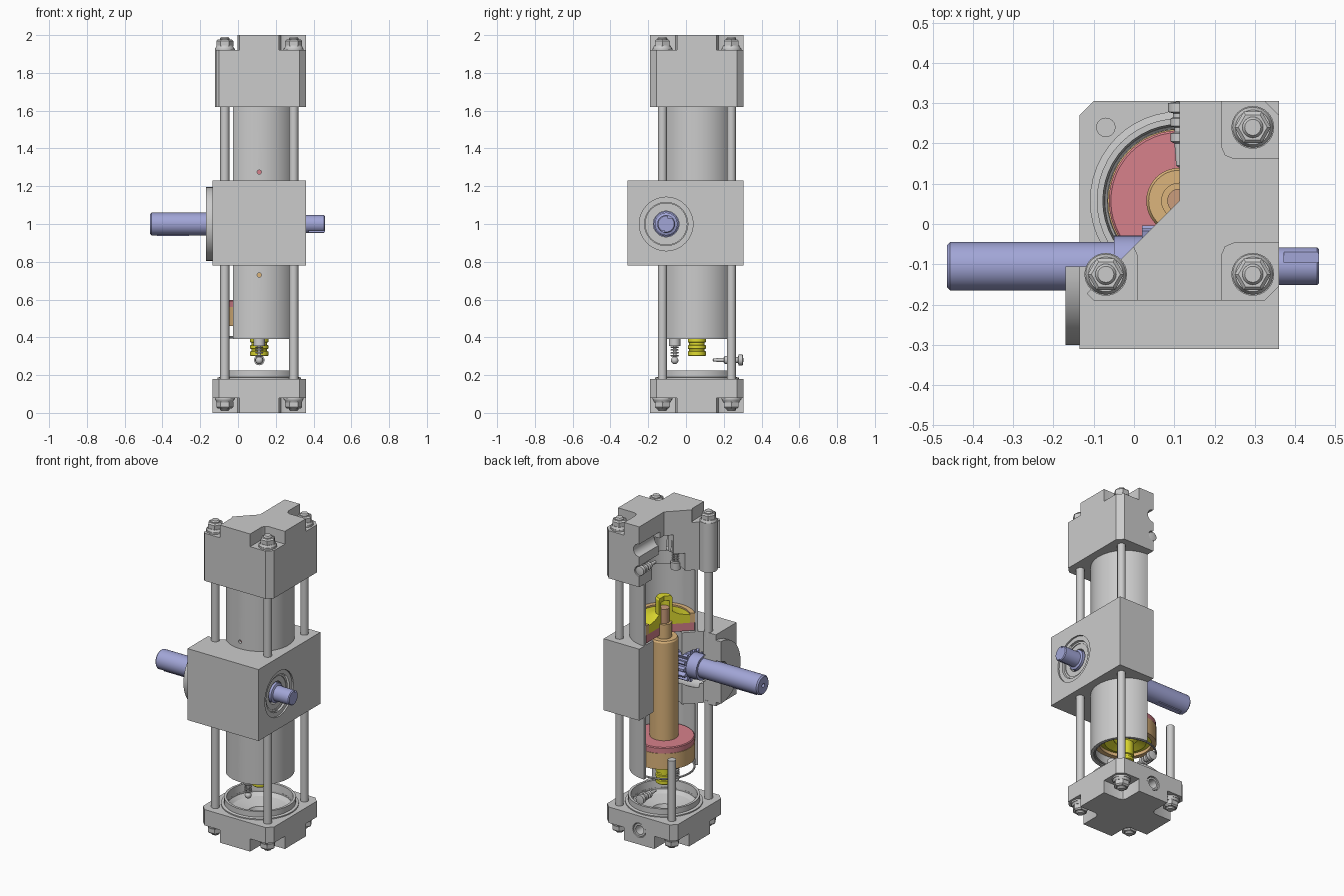
import bpy, bmesh, math
from mathutils import Matrix, Vector

if "Cube" in bpy.data.objects:
    bpy.data.objects.remove(bpy.data.objects["Cube"])

CX, CY = 0.1125, 0.0575          # cylinder axis
SY, SZ = -0.105, 1.0             # shaft axis
ROD = 0.1825                     # tie rod offset from the cylinder axis
ROTX = Matrix.Rotation(math.pi / 2, 4, 'Y')     # local z -> +x
ROTY = Matrix.Rotation(-math.pi / 2, 4, 'X')    # local z -> +y

def colour(name, rgb):
    m = bpy.data.materials.new(name)
    m.diffuse_color = (*rgb, 1)
    m.use_nodes = True
    m.node_tree.nodes["Principled BSDF"].inputs["Base Color"].default_value = m.diffuse_color
    return m

RED = colour("seal_red", (0.68, 0.22, 0.26))
ORANGE = colour("rack_orange", (0.72, 0.46, 0.2))
BROWN = colour("stud_brown", (0.6, 0.34, 0.2))
YELLOW = colour("hub_yellow", (0.75, 0.72, 0.03))
BLUE = colour("shaft_blue", (0.36, 0.38, 0.68))

def finish(name, bm, mat=None, mtx=None):
    bmesh.ops.remove_doubles(bm, verts=bm.verts, dist=1e-6)
    bmesh.ops.recalc_face_normals(bm, faces=bm.faces)
    if mtx:
        bm.transform(mtx)
    me = bpy.data.meshes.new(name)
    bm.to_mesh(me)
    bm.free()
    ob = bpy.data.objects.new(name, me)
    bpy.context.collection.objects.link(ob)
    if mat:
        me.materials.append(mat)
    me.shade_smooth()
    me.set_sharp_from_angle(angle=math.radians(30))
    return ob

def lathe(name, prof, org=(CX, CY, 0), rot=Matrix(), mat=None, start=0, sweep=360, n=48):
    """Revolve a closed (r, z) profile, fully or over a sector."""
    bm = bmesh.new()
    full = sweep == 360
    rings = []
    for i in range(n if full else n + 1):
        a = math.radians(start + sweep * i / n)
        rings.append([bm.verts.new((r * math.cos(a), r * math.sin(a), z)) for r, z in prof])
    k = len(prof)
    for i in range(n):
        a, b = rings[i], rings[(i + 1) % len(rings)]
        for j in range(k):
            j2 = (j + 1) % k
            if prof[j][0] == 0 and prof[j2][0] == 0:
                continue
            bm.faces.new((a[j], a[j2], b[j2], b[j]))
    if not full:
        bm.faces.new(rings[0])
        bm.faces.new(rings[-1])
    return finish(name, bm, mat, Matrix.Translation(org) @ rot)

def cyl(name, r, z0, z1, org=(CX, CY, 0), rot=Matrix(), mat=None, n=32):
    return lathe(name, [(0, z0), (r, z0), (r, z1), (0, z1)], org, rot, mat, n=n)

def tube(name, ri, ro, z0, z1, **kw):
    return lathe(name, [(ri, z0), (ro, z0), (ro, z1), (ri, z1)], **kw)

def prism(name, pts, z0, z1, mat=None, mtx=None):
    bm = bmesh.new()
    f = bm.faces.new([bm.verts.new((x, y, z0)) for x, y in pts])
    ext = bmesh.ops.extrude_face_region(bm, geom=[f])
    bmesh.ops.translate(bm, vec=(0, 0, z1 - z0),
                        verts=[v for v in ext["geom"] if isinstance(v, bmesh.types.BMVert)])
    return finish(name, bm, mat, mtx)

def box(name, x0, x1, y0, y1, z0, z1, mat=None):
    return prism(name, [(x0, y0), (x1, y0), (x1, y1), (x0, y1)], z0, z1, mat)

def boolean(ob, cutters, op='DIFFERENCE'):
    bpy.context.view_layer.objects.active = ob
    for c in cutters:
        m = ob.modifiers.new("bool", 'BOOLEAN')
        m.operation, m.solver, m.object = op, 'EXACT', c
        bpy.ops.object.modifier_apply(modifier=m.name)
        bpy.data.objects.remove(c)
    ob.data.shade_smooth()
    ob.data.set_sharp_from_angle(angle=math.radians(30))

def wedge():                      # cutaway sector of caps
    return prism("cutter", [(CX, CY), (CX - .5, CY - .5), (-.6, CY - .5), (-.6, .6), (CX, .6)], -1, 3)

def half_wedge():                 # cutaway of housing down to the shaft axis
    return prism("cutter", [(CX, CY), (CX + SY - CY, SY), (-.6, SY), (-.6, .6), (CX, .6)], -1, 3)

SECTOR = dict(start=225, sweep=225)
CORNERS = [(sx, sy) for sx in (-1, 1) for sy in (-1, 1)]

# End caps: chamfered blocks with a nut pocket in each corner
def cap(name, z0, z1, pk0, pk1):
    h, c = 0.2475, 0.035
    pts = [(h, h - c), (h - c, h), (c - h, h), (-h, h - c), (-h, c - h), (c - h, -h), (h - c, -h), (h, c - h)]
    ob = prism(name, [(CX + x, CY + y) for x, y in pts], z0, z1)
    cuts = []
    for sx, sy in CORNERS:
        i, o, b = 0.105, 0.3, 0.03
        p = [(i + b, i), (o, i), (o, o), (i, o), (i, i + b), (i + .009, i + .009)]
        cuts.append(prism("cutter", [(CX + sx * x, CY + sy * y) for x, y in p], pk0, pk1))
    boolean(ob, cuts)
    return ob

low = cap("bottom_cap", 0, 0.18, -0.1, 0.08)
boolean(low, [lathe("cutter", [(0, .1), (.06, .1), (.07, .13), (.165, .15), (.185, .17), (.185, .3), (0, .3)]),
              cyl("cutter", .045, .19, .4, (CX, 0, .09), ROTY)])
lathe("bottom_port", [(.028, .2), (.04, .2), (.04, .3), (.028, .3)], (CX, 0, .09), ROTY)
lathe("bottom_cap_rim", [(.185, .17), (.222, .17), (.222, .187), (.205, .19), (.205, .225), (.19, .225)])

top = cap("top_cap", 1.62, 2.0, 1.92, 2.1)
boolean(top, [cyl("cutter", .12, 1.5, 1.73), cyl("cutter", .055, 1.6, 1.85),
              cyl("cutter", .04, .1, .4, (CX, 0, 1.85), ROTY),
              cyl("cutter", .032, .1, .4, (CX, 0, 1.72), ROTY), wedge()])
tube("top_cap_boss", .024, .052, 1.62, 1.92, org=(CX - ROD, CY - ROD, 0))

# Centre housing with rack bore, shaft bore, pinion chamber and stepped seat
house = box("housing", -.135, .36, -.31, .305, .78, 1.23)
S = (0, SY, SZ)
boolean(house, [cyl("cutter", .103, .7, 1.3), cyl("cutter", .1, -.3, .34, S, ROTX),
                cyl("cutter", .125, -.03, .24, S, ROTX), cyl("cutter", .142, .35, .5, S, ROTX, n=48),
                cyl("cutter", .115, .32, .5, S, ROTX), half_wedge()])
tube("seat_ring", .068, .1, .26, .335, org=S, rot=ROTX)
tube("retaining_ring", .1, .112, .325, .34, org=S, rot=ROTX)
flange = tube("bearing_flange", .068, .195, -.17, -.135, org=S, rot=ROTX)
boolean(flange, [half_wedge()])
bearing = lathe("bearing", [(.061, -.135), (.1, -.135), (.1, -.05), (.085, -.05), (.085, -.06), (.075, -.06), (.075, -.05), (.061, -.05)], S, ROTX)
boolean(bearing, [half_wedge()])

# Cylinder tubes, cut open, each with a small front hole
for name, z0, z1, hz in (("lower_tube", .39, .78, .73), ("upper_tube", 1.23, 1.62, 1.275)):
    t = tube(name, .18, .198, z0, z1, **SECTOR)
    boolean(t, [cyl("cutter", .011, -.3, -.05, (CX, 0, hz), ROTY, n=16)])

# Tie rods, washers and nuts (the back left rod is cut short)
for sx, sy in CORNERS:
    o = (CX + sx * ROD, CY + sy * ROD, 0)
    cutaway = (sx, sy) == (-1, 1)
    cyl("lower_tie_rod", .024, .08, .56 if cutaway else .8, o, n=24)
    for up in (0, 1):
        if up and cutaway:
            continue
        m = lambda prof: [(r, 2 - z if up else z) for r, z in prof]
        lathe("washer", m([(.02, .07), (.053, .07), (.053, .08), (.02, .08)]), o, n=32)
        lathe("tie_rod_nut", m([(.02, .022), (.036, .022), (.045, .03), (.045, .058), (.02, .058)]), o, n=6)
        lathe("nut_flange", m([(.02, .056), (.043, .056), (.05, .07), (.02, .07)]), o, n=32)
        lathe("rod_end", m([(0, .01), (.02, .01), (.026, .018), (.026, .08), (0, .08)]), o, n=24)
    if not cutaway:
        cyl("upper_tie_rod", .024, 1.2, 1.92, o, n=24)

# Rack rod with teeth on the shaft side
PITCH = 2 * math.pi * .09 / 14
rack = lathe("rack_rod", [(0, .56), (.082, .56), (.082, 1.21), (.076, 1.22), (.045, 1.22), (.045, 1.31), (0, 1.31)], mat=ORANGE)
boolean(rack, [box("cutter", 0, .3, -.1, -.003, 1 + (i - .22) * PITCH, 1 + (i + .22) * PITCH) for i in range(-6, 5)]
        + [box("cutter", 0, .3, -.1, -.02, .74, 1.19)])
cyl("rack_stud", .03, 1.3, 1.4, mat=BROWN)

# Lower piston (whole) and upper piston (cut open)
lathe("lower_seal", [(.05, .56), (.175, .56), (.175, .592), (.17, .597), (.05, .597)], mat=RED)
tube("lower_wear_ring", .15, .178, .46, .56, mat=ORANGE)
lathe("lower_hub", [(0, .56), (.15, .56), (.15, .48), (.12, .47), (.07, .49), (.048, .46), (.048, .375), (.041, .372),
                    (.041, .36), (.048, .357), (.048, .34), (.041, .337), (.041, .328), (.048, .325), (.048, .305), (.042, .3), (0, .3)], mat=YELLOW)
tube("upper_seal", .046, .175, 1.24, 1.29, mat=RED, **SECTOR)
tube("upper_wear_ring", .15, .178, 1.29, 1.35, mat=ORANGE, **SECTOR)
lathe("upper_hub", [(.046, 1.29), (.15, 1.29), (.15, 1.34), (.09, 1.35), (.048, 1.37), (.048, 1.46), (.042, 1.47),
                    (0, 1.47), (0, 1.44), (.031, 1.44), (.031, 1.31), (.046, 1.31)], mat=YELLOW, **SECTOR)

def torus(name, R, r, z, org=(CX, CY, 0)):
    return lathe(name, [(R + r * math.cos(a), z + r * math.sin(a)) for a in
                        [i * math.pi / 4 for i in range(8)]], org, n=40)
torus("seal_o_ring", .174, .006, .4)

# Check valves and needle screws in both ends
for up in (0, 1):
    f = lambda z: 2 - z if up else z
    o = (CX, -.06, 0)
    ball = [(.02 * math.sin(i * math.pi / 8), f(.278 - .02 * math.cos(i * math.pi / 8))) for i in range(9)]
    ball[0], ball[-1] = (0, f(.258)), (0, f(.298))
    lathe("check_ball", ball, o, n=20)
    for i in range(4):
        torus("check_spring", .018, .004, f(.303 + i * .015), o)
    cyl("check_stem", .009, *sorted((f(.29), f(.37))), org=o, n=16)
    cyl("check_plug", .03, *sorted((f(.355), f(.4))), org=o, n=24)
    lathe("needle_screw", [(0, .14), (.008, .145), (.012, .2), (.022, .205), (.022, .225), (.012, .228), (.012, .24),
                           (.022, .243), (.022, .262), (.016, .265), (.016, .275), (.028, .278), (.028, .3), (0, .305)],
          (CX, 0, f(.28)), ROTY, n=24)

# Output shaft with key, drive flat and pinion
shaft = lathe("shaft", [(0, -.465), (.052, -.465), (.06, -.457), (.06, -.05), (.076, -.05), (.076, .26), (.066, .26),
                        (.066, .31), (.06, .315), (.06, .345), (.047, .35), (.047, .455), (.042, .46), (0, .46)], S, ROTX, BLUE)
boolean(shaft, [box("cutter", .372, .5, -.095, 0, 1.03, 1.1), box("cutter", .372, .5, -.2, -.115, .9, .965),
                cyl("cutter", .012, -.5, -.43, S, ROTX, n=16)])
box("shaft_key", -.43, -.26, SY - .016, SY + .016, .936, .97, BLUE)
teeth = []
for i in range(14):
    for da, r in ((-.36, .079), (-.16, .101), (.16, .101), (.36, .079)):
        a = 2 * math.pi * (i + da) / 14
        teeth.append((r * math.cos(a), r * math.sin(a)))
prism("pinion", teeth, .02, .21, BLUE,
      Matrix.Translation(S) @ ROTX @ Matrix.Rotation(math.pi / 2, 4, 'Z'))
